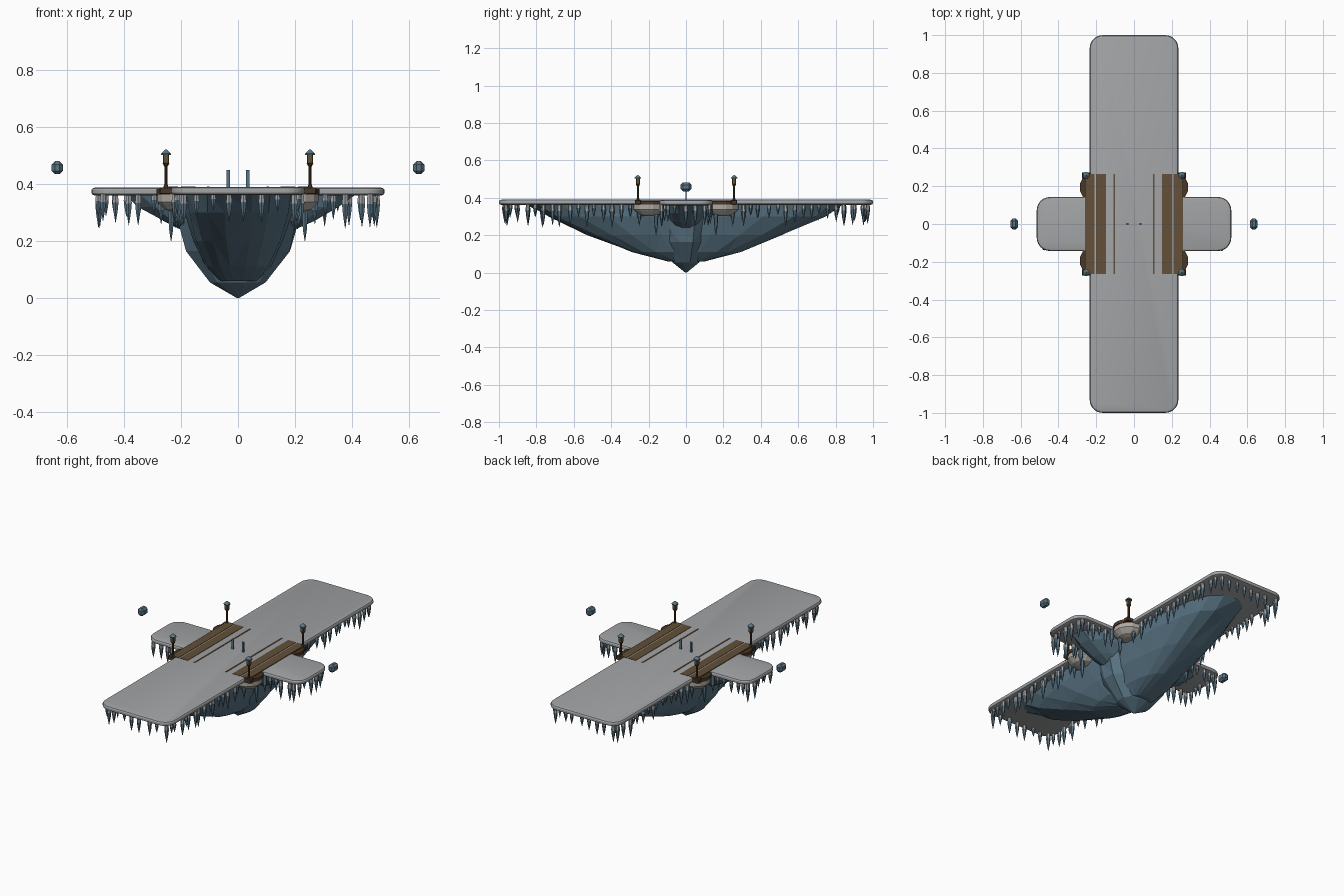
import bpy, bmesh, math, random
from mathutils import Vector

random.seed(4)
if "Cube" in bpy.data.objects:
    bpy.data.objects.remove(bpy.data.objects["Cube"])


def material(name, rgb):
    m = bpy.data.materials.new(name)
    m.use_nodes = True
    m.diffuse_color = (*rgb, 1)
    bsdf = m.node_tree.nodes["Principled BSDF"]
    bsdf.inputs["Base Color"].default_value = (*rgb, 1)
    bsdf.inputs["Roughness"].default_value = 0.8
    return m


STONE = material("grey stone", (0.36, 0.37, 0.38))
PALE = material("pale stone", (0.43, 0.40, 0.37))
ROCK = material("blue rock", (0.10, 0.175, 0.23))
WOOD = material("brown wood", (0.125, 0.08, 0.04))
DARK = material("dark wood", (0.065, 0.038, 0.02))


def finish(name, bm, mats):
    bmesh.ops.recalc_face_normals(bm, faces=bm.faces)
    mesh = bpy.data.meshes.new(name)
    bm.to_mesh(mesh)
    bm.free()
    for m in mats:
        mesh.materials.append(m)
    ob = bpy.data.objects.new(name, mesh)
    bpy.context.collection.objects.link(ob)
    return ob


def loft(bm, rings, index_of=lambda i: 0):
    """Skin a stack of closed outlines and cap both ends."""
    loops = [[bm.verts.new(p) for p in r] for r in rings]
    n = len(loops[0])
    for i, (a, b) in enumerate(zip(loops, loops[1:])):
        for k in range(n):
            f = bm.faces.new((a[k], a[(k + 1) % n], b[(k + 1) % n], b[k]))
            f.material_index = index_of(i)
    bm.faces.new(loops[0]).material_index = index_of(0)
    bm.faces.new(loops[-1]).material_index = index_of(len(loops) - 2)


def oval(x, y, z, rx, ry, n, power=1.0, jitter=0.0):
    pts = []
    for k in range(n):
        a = math.tau * (k + 0.5) / n
        c, s = math.cos(a), math.sin(a)
        j = 1 + random.uniform(-jitter, jitter)
        pts.append(Vector((x + rx * j * math.copysign(abs(c) ** power, c),
                           y + ry * j * math.copysign(abs(s) ** power, s), z)))
    return pts


def rounded_rect(hx, hy, r, z, inset, steps=6):
    pts = []
    for q, (sx, sy) in enumerate(((1, 1), (-1, 1), (-1, -1), (1, -1))):
        for k in range(steps + 1):
            a = math.pi / 2 * (q + k / steps)
            pts.append(Vector((sx * (hx - r) + (r - inset) * math.cos(a),
                               sy * (hy - r) + (r - inset) * math.sin(a), z)))
    return pts


def box(name, mat, x, y, z, sx, sy, sz, bevel=0.0):
    bm = bmesh.new()
    bmesh.ops.create_cube(bm, size=1)
    for v in bm.verts:
        v.co = (x + v.co.x * sx, y + v.co.y * sy, z + v.co.z * sz)
    if bevel:
        bmesh.ops.bevel(bm, geom=bm.edges[:], offset=bevel, segments=1, affect='EDGES')
    return finish(name, bm, [mat])


# Crossed stone decks with rounded rims
for name, hx, hy, drop in (("long_deck", 0.235, 1.0, 0), ("cross_deck", 0.515, 0.143, 0.002)):
    bm = bmesh.new()
    loft(bm, [rounded_rect(hx, hy, 0.07, z - drop, inset) for z, inset in
              ((0.362, 0.012), (0.366, 0.003), (0.371, 0), (0.381, 0), (0.387, 0.004), (0.39, 0.014))])
    ob = finish(name, bm, [STONE])
    bpy.context.view_layer.objects.active = ob
    ob.select_set(True)
    bpy.ops.object.shade_smooth_by_angle(angle=math.radians(25))
    ob.select_set(False)

# Faceted rock underside: long keel, cross keel and central spire
keels = {
    "long_keel": (20, 0.75, ((0.37, 0.2, 0.86), (0.30, 0.19, 0.74), (0.2, 0.16, 0.52),
                             (0.11, 0.115, 0.29), (0.06, 0.07, 0.1))),
    "cross_keel": (14, 0.75, ((0.37, 0.42, 0.12), (0.32, 0.36, 0.112), (0.27, 0.27, 0.09),
                              (0.235, 0.19, 0.06))),
    "central_spire": (12, 0.9, ((0.37, 0.225, 0.16), (0.27, 0.215, 0.15), (0.165, 0.185, 0.125),
                                (0.055, 0.1, 0.075), (0.0, 0.004, 0.004))),
}
for name, (n, power, levels) in keels.items():
    bm = bmesh.new()
    loft(bm, [oval(0, 0, z, rx, ry, n, power, 0.025) for z, rx, ry in levels])
    bmesh.ops.triangulate(bm, faces=[f for f in bm.faces if len(f.verts) == 4])
    finish(name, bm, [ROCK])

# Icicles hanging under the deck rims
spots = []
for s in (-1, 1):
    for k in range(15):
        y = 0.3 + 0.046 * k
        spots += [(s * 0.213, y), (s * 0.213, -y)]
    for k in range(8):
        spots += [(-0.19 + 0.054 * k, s * 0.965)]
    for k in range(5):
        spots += [(s * (0.3 + 0.042 * k), 0.122), (s * (0.3 + 0.042 * k), -0.122),
                  (s * 0.485, -0.1 + 0.05 * k)]
bm = bmesh.new()
for x, y in spots:
    x += random.uniform(-0.01, 0.01)
    y += random.uniform(-0.01, 0.01)
    length = random.uniform(0.05, 0.13)
    r = 0.007 + 0.05 * length
    loft(bm, [oval(x, y, 0.366 - length * t, r * w, r * w, 6) for t, w in
              ((0, 0.8), (0.3, 1), (0.6, 0.7), (1, 0.05))], lambda i: 1 if i else 0)
finish("icicles", bm, [STONE, ROCK])

# Long icicles beside the spire
bm = bmesh.new()
for sx in (-1, 1):
    for sy in (-1, 1):
        for x, y, tip in ((0.235, 0.16, 0.2), (0.215, 0.25, 0.25), (0.27, 0.13, 0.26)):
            loft(bm, [oval(sx * x, sy * y, z, r, r, 6) for z, r in
                      ((0.366, 0.012), (0.31, 0.013), (tip + 0.04, 0.008), (tip, 0.001))])
finish("long_icicles", bm, [ROCK])

for side, sx in (("left", 1), ("right", -1)):
    # Plank walkways laid along the deck
    for k, (x, w) in enumerate(((0.235, 0.05), (0.175, 0.052), (0.105, 0.009))):
        box(f"{side}_plank_{k + 1}", WOOD, sx * x, 0, 0.3885, w, 0.53, 0.007)
    # Floating rock and centre peg
    box(f"{side}_floating_rock", ROCK, sx * 0.635, 0, 0.458, 0.04, 0.058, 0.046, 0.012)
    box(f"{side}_peg", ROCK, sx * 0.034, 0, 0.419, 0.012, 0.008, 0.062)

    for end, sy in (("back", 1), ("front", -1)):
        tag = f"{side}_{end}"
        # Corner balcony: pale bowl under a wooden floor
        bm = bmesh.new()
        loft(bm, [oval(sx * 0.2, sy * 0.195, z, r, r, 14) for z, r in
                  ((0.366, 0.085), (0.338, 0.085), (0.33, 0.078), (0.312, 0.06), (0.302, 0.03))])
        finish(tag + "_balcony_bowl", bm, [PALE])
        bm = bmesh.new()
        loft(bm, [oval(sx * 0.2, sy * 0.195, z, 0.089, 0.085, 14) for z in (0.364, 0.384)])
        finish(tag + "_balcony_floor", bm, [DARK])

        # Lamp post with lantern and peaked cap
        lx, ly = sx * 0.253, sy * 0.257
        box(tag + "_lamp_base", DARK, lx, ly, 0.377, 0.046, 0.032, 0.024, 0.003)
        bm = bmesh.new()
        loft(bm, [oval(lx, ly, z, r, r, 8) for z, r in
                  ((0.385, 0.011), (0.4, 0.006), (0.462, 0.006), (0.472, 0.013))])
        finish(tag + "_lamp_post", bm, [DARK])
        box(tag + "_lantern", WOOD, lx, ly, 0.488, 0.021, 0.021, 0.032, 0.002)
        bm = bmesh.new()
        loft(bm, [oval(lx, ly, z, r, r, 8) for z, r in
                  ((0.503, 0.019), (0.507, 0.019), (0.518, 0.007), (0.522, 0.002))])
        finish(tag + "_lamp_cap", bm, [ROCK])
